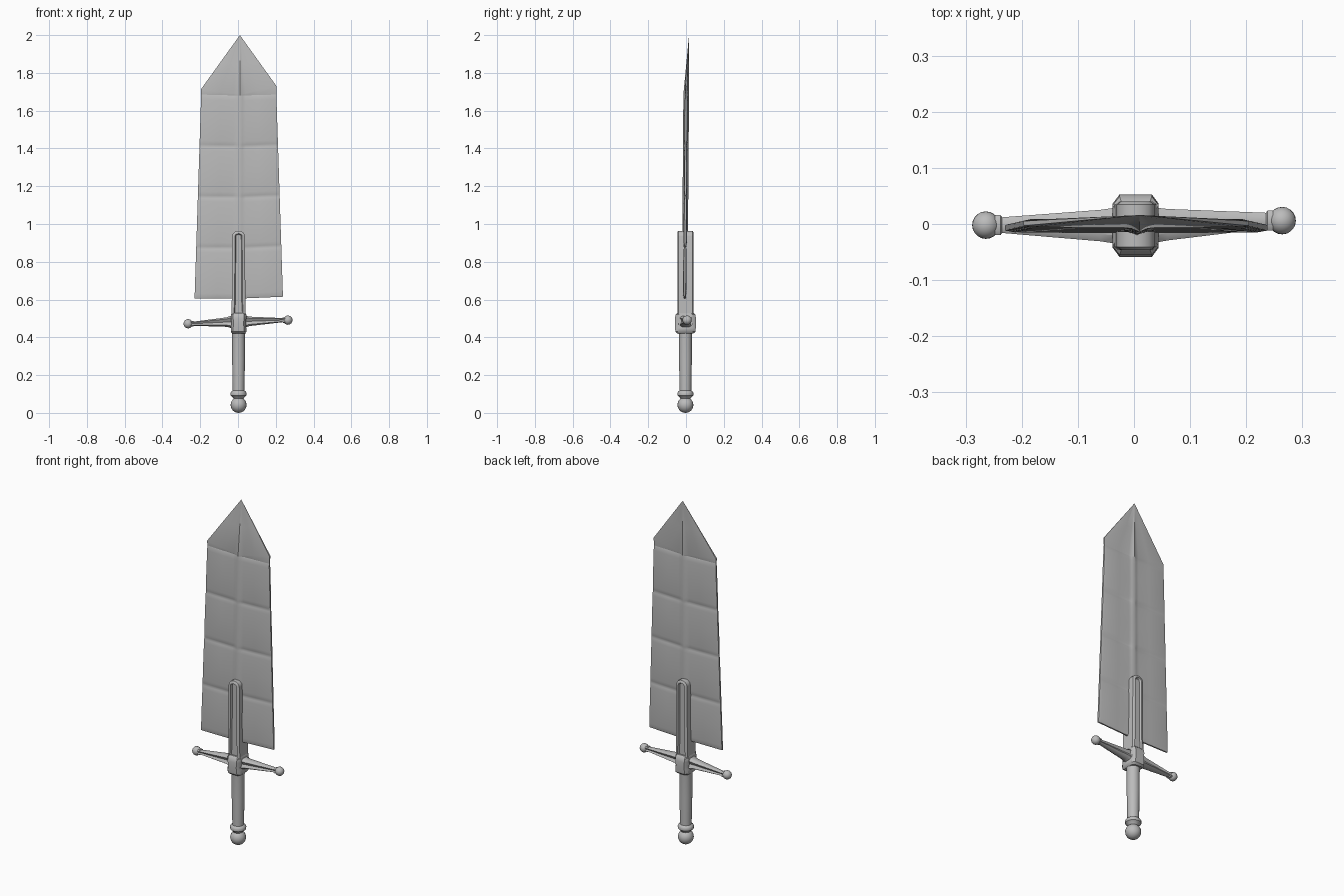
import bpy, bmesh, math
from mathutils import Vector, Matrix

cube = bpy.data.objects.get("Cube")
if cube:
    bpy.data.objects.remove(cube, do_unlink=True)

steel = bpy.data.materials.new("steel_grey")
steel.use_nodes = True
COLOUR = (0.5, 0.5, 0.5, 1)
steel.diffuse_color = COLOUR
steel.node_tree.nodes["Principled BSDF"].inputs["Base Color"].default_value = COLOUR

CX, CY = 0.003, -0.003  # axis of the hilt


def finish(name, bm, angle=35):
    bmesh.ops.recalc_face_normals(bm, faces=bm.faces)
    mesh = bpy.data.meshes.new(name)
    bm.to_mesh(mesh)
    bm.free()
    mesh.materials.append(steel)
    ob = bpy.data.objects.new(name, mesh)
    bpy.context.collection.objects.link(ob)
    bpy.ops.object.select_all(action='DESELECT')
    ob.select_set(True)
    bpy.context.view_layer.objects.active = ob
    bpy.ops.object.shade_smooth_by_angle(angle=math.radians(angle))
    return ob


def loft(name, rings, angle=35):
    """Skin a list of equal point rings and cap both ends."""
    bm = bmesh.new()
    loops = [[bm.verts.new(p) for p in ring] for ring in rings]
    n = len(loops[0])
    for a, b in zip(loops, loops[1:]):
        for i in range(n):
            j = (i + 1) % n
            bm.faces.new((a[i], a[j], b[j], b[i]))
    bm.faces.new(loops[0])
    bm.faces.new(loops[-1])
    bmesh.ops.remove_doubles(bm, verts=bm.verts, dist=0.0002)
    return finish(name, bm, angle)


def lathe(name, profile, sides=20):
    """Turn (radius, z) points about the hilt axis."""
    turns = [2 * math.pi * i / sides for i in range(sides)]
    return loft(name, [[(CX + r * math.cos(a), CY + r * math.sin(a), z)
                        for a in turns] for r, z in profile])


def ball(name, centre, radius):
    bm = bmesh.new()
    bmesh.ops.create_uvsphere(bm, u_segments=20, v_segments=12, radius=radius,
                              matrix=Matrix.Translation(centre))
    return finish(name, bm, 60)


# Blade: pillowed panels either side of a raised spine, slightly bowed
def mix(a, b, t):
    return a + (b - a) * t


# across the half width: (fraction from spine, half thickness, pillow amount)
ACROSS = [(1, 0.005, 0.002), (0.93, 0.008, 0.004), (0.5, 0.009, 0.005),
          (0.16, 0.009, 0.005), (0.07, 0.010, 0.002)]


def blade_ring(t, puff, widen=0.0, lift=0.0):
    left = Vector((mix(-0.23, -0.195, t) - widen, 0, mix(0.605, 1.685, t) + lift))
    right = Vector((mix(0.238, 0.203, t) + widen, 0, mix(0.615, 1.685, t) + 1.6 * lift))
    mid = Vector((mix(0.003, 0.01, t), 0, mix(0.605, 1.68, t) + lift * 0.2))
    bow = mix(-0.007, 0.001, t)
    row = [(mid.lerp(left, f), h + p * (puff - 1)) for f, h, p in ACROSS]
    row.append((mid, 0.015))
    row += [(mid.lerp(right, f), h + p * (puff - 1)) for f, h, p in reversed(ACROSS)]
    front = [(p.x, bow - h, p.z) for p, h in row]
    back = [(p.x, bow + h, p.z) for p, h in reversed(row)]
    return front + back


PANELS = 4
rings = []
for k in range(PANELS):
    for s, puff in ((0, 0), (0.03, 0.55), (0.1, 1), (0.5, 1.15), (0.9, 0.9), (0.97, 0.5)):
        rings.append(blade_ring((k + s) / PANELS, puff))
rings.append(blade_ring(1, 0))
loft("blade_panels", rings, 50)

# Point: flat facets meeting on the spine
base = blade_ring(1, 0.6, 0.002, 0.027)
tip = Vector((0.01, 0.016, 2.0))
start = blade_ring(1, 0)
point_rings = [start, base]
for t in (0.5, 0.995):
    point_rings.append([Vector(p).lerp(tip, t) for p in base])
point_rings.append([tip + (Vector(p) - tip) * 0.0001 for p in base])
loft("blade_point", point_rings, 30)

# Blade holder: arch-topped bar with a sunk channel on front and back
bm = bmesh.new()
outline = [(-0.039, 0.43), (0.039, 0.43), (0.036, 0.6), (0.034, 0.935)]
outline += [(0.034 * math.cos(a), 0.935 + 0.029 * math.sin(a))
            for a in (math.pi * i / 8 for i in range(1, 8))]
outline += [(-0.034, 0.935), (-0.036, 0.6)]
face = bm.faces.new([bm.verts.new((CX + x, CY - 0.042, z)) for x, z in outline])
made = bmesh.ops.extrude_face_region(bm, geom=[face])["geom"]
bmesh.ops.translate(bm, verts=[v for v in made if isinstance(v, bmesh.types.BMVert)],
                    vec=(0, 0.084, 0))
bmesh.ops.recalc_face_normals(bm, faces=bm.faces)
broad = [f for f in bm.faces if abs(f.normal.y) > 0.9]
bmesh.ops.inset_region(bm, faces=broad, thickness=0.008, depth=0.006)
bmesh.ops.inset_region(bm, faces=broad, thickness=0.007, depth=0)
bmesh.ops.inset_region(bm, faces=broad, thickness=0.005, depth=-0.012)
# pull the outer rims in so that the raised lip stays within the bar's depth
for v in bm.verts:
    v.co.y = CY + (v.co.y - CY) * 0.9
finish("blade_holder", bm)

# Cross block: bulging square collar with a chamfered outline
def block_ring(hx, hy, z, c=0.3):
    pts = [(1, c - 1), (1, 1 - c), (1 - c, 1), (c - 1, 1),
           (-1, 1 - c), (-1, c - 1), (c - 1, -1), (1 - c, -1)]
    return [(CX + hx * x, CY + hy * y, z) for x, y in pts]


loft("cross_block", [block_ring(x, y, z) for x, y, z in (
    (0.034, 0.042, 0.42), (0.041, 0.053, 0.43), (0.041, 0.055, 0.45),
    (0.037, 0.055, 0.47), (0.041, 0.056, 0.5), (0.041, 0.052, 0.52),
    (0.036, 0.042, 0.53))])

# Cross guard: tapered arms with channelled faces, ending in balls
def arm_ring(x, y, z, hy, hz):
    shape = [(-1, -0.65), (-0.55, -1), (0.55, -1), (1, -0.65), (0.65, 0),
             (1, 0.65), (0.55, 1), (-0.55, 1), (-1, 0.65), (-0.65, 0)]
    return [(x, y + hy * u, z + hz * v) for u, v in shape]


for side, label, end_y, end_z in ((1, "left", 0.006, 0.491), (-1, "right", -0.002, 0.472)):
    loft(label + "_guard_arm", [
        arm_ring(side * 0.02, CY, 0.483, 0.034, 0.038),
        arm_ring(side * 0.06, mix(CY, end_y, 0.2), mix(0.483, end_z, 0.2), 0.028, 0.025),
        arm_ring(side * 0.235, end_y, end_z, 0.014, 0.011),
        arm_ring(side * 0.238, end_y, end_z, 0.018, 0.015),
        arm_ring(side * 0.248, end_y, end_z, 0.018, 0.015)])
    ball(label + "_guard_ball", (side * 0.264, end_y, end_z), 0.0245)

# Grip, end ring and pommel
lathe("grip", [(0.031, 0.1), (0.031, 0.14), (0.034, 0.28), (0.034, 0.4), (0.037, 0.44)])
lathe("grip_ring", [(0.026, 0.075), (0.034, 0.086), (0.042, 0.092), (0.043, 0.104),
                    (0.039, 0.112), (0.031, 0.118)])
ball("pommel", (CX, CY, 0.042), 0.042)
